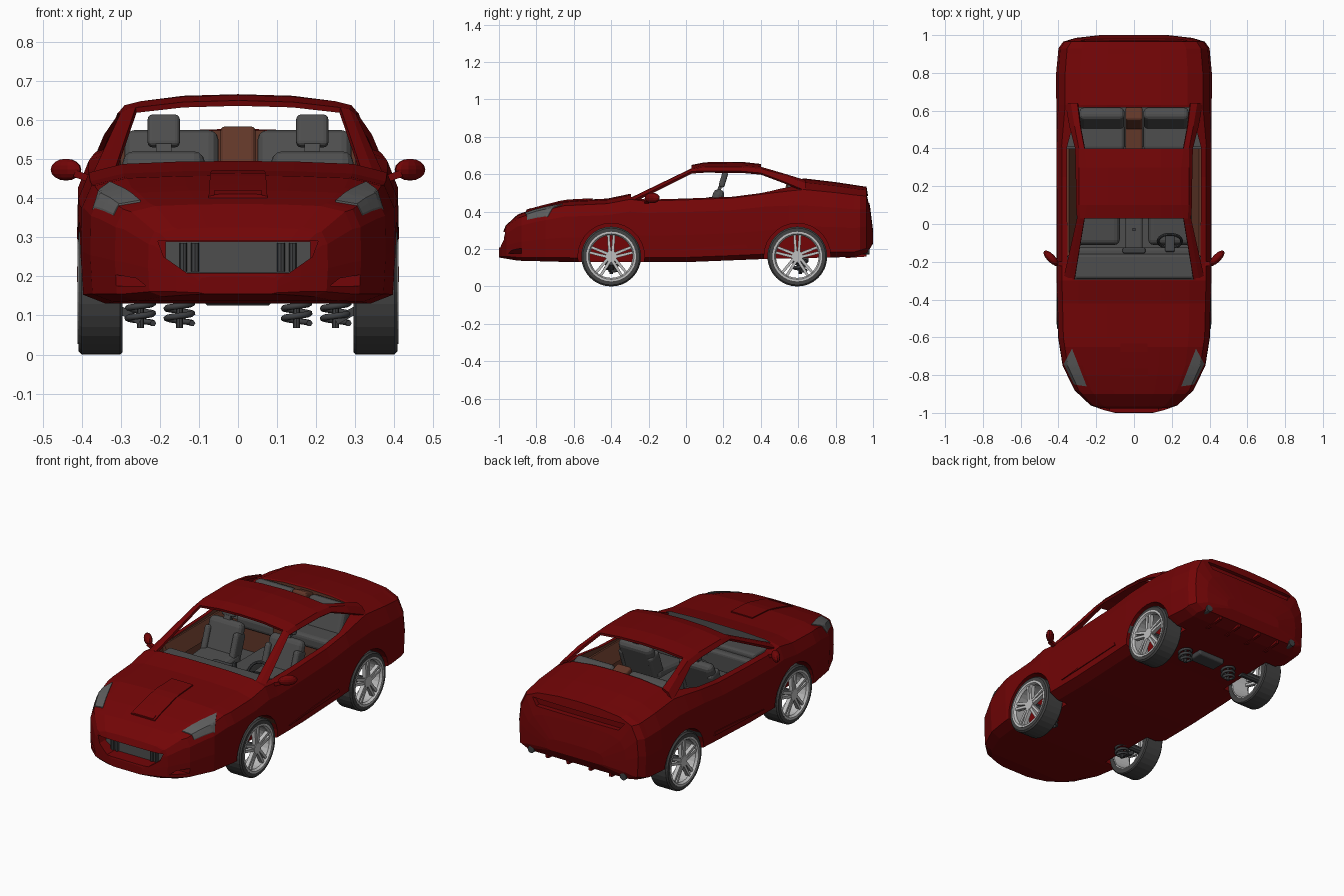
import bpy, bmesh, math
from mathutils import Vector
from mathutils.bvhtree import BVHTree

if "Cube" in bpy.data.objects:
    bpy.data.objects.remove(bpy.data.objects["Cube"])


def material(name, r, g, b):
    m = bpy.data.materials.new(name)
    m.diffuse_color = (r, g, b, 1)
    m.use_nodes = True
    m.node_tree.nodes["Principled BSDF"].inputs["Base Color"].default_value = m.diffuse_color
    return m


RED = material("dark red paint", 0.17, 0.0015, 0.002)
GREY = material("interior grey", 0.075, 0.075, 0.075)
BROWN = material("brown leather", 0.12, 0.038, 0.022)
TYRE = material("tyre rubber", 0.055, 0.055, 0.055)
SILVER = material("wheel silver", 0.52, 0.52, 0.52)
LAMP = material("headlight grey", 0.11, 0.11, 0.11)
DARK = material("suspension dark grey", 0.05, 0.052, 0.055)


def mesh(name, verts, faces, mat):
    me = bpy.data.meshes.new(name)
    me.from_pydata([tuple(v) for v in verts], [], faces)
    bm = bmesh.new()
    bm.from_mesh(me)
    bmesh.ops.recalc_face_normals(bm, faces=bm.faces)
    bm.to_mesh(me)
    bm.free()
    me.materials.append(mat)
    o = bpy.data.objects.new(name, me)
    bpy.context.collection.objects.link(o)
    return o


def bake(o):
    dg = bpy.context.evaluated_depsgraph_get()
    me = bpy.data.meshes.new_from_object(o.evaluated_get(dg))
    o.modifiers.clear()
    o.data = me


def prism(name, pts, axis, lo, hi, mat):
    def put(p, t):
        v = list(p)
        v.insert(axis, t)
        return v
    n = len(pts)
    verts = [put(p, lo) for p in pts] + [put(p, hi) for p in pts]
    faces = [list(range(n)), list(range(n, 2 * n))]
    faces += [[i, (i + 1) % n, n + (i + 1) % n, n + i] for i in range(n)]
    return mesh(name, verts, faces, mat)


def box(name, c, size, mat, bevel=0.0, tilt=(0, 0, 0)):
    x, y, z = (s / 2 for s in size)
    o = prism(name, [(-x, -y), (x, -y), (x, y), (-x, y)], 2, -z, z, mat)
    o.location, o.rotation_euler = c, tilt
    if bevel:
        m = o.modifiers.new("round", 'BEVEL')
        m.width, m.segments = bevel, 3
    return o


def circle(cy, cz, r, n):
    return [(cy + r * math.cos(2 * math.pi * i / n), cz + r * math.sin(2 * math.pi * i / n)) for i in range(n)]


def lathe(name, prof, n, mat, centre, s):
    # closed (x, r) profile spun about the x axis
    k = len(prof)
    verts = [(centre[0] + s * x, centre[1] + r * math.cos(2 * math.pi * i / n),
              centre[2] + r * math.sin(2 * math.pi * i / n)) for i in range(n) for x, r in prof]
    faces = [[i * k + j, i * k + (j + 1) % k, (i + 1) % n * k + (j + 1) % k, (i + 1) % n * k + j]
             for i in range(n) for j in range(k)]
    return mesh(name, verts, faces, mat)


def lerp(curve, y):
    for (a, p), (b, q) in zip(curve, curve[1:]):
        if y <= b:
            return p + (q - p) * max(0, y - a) / (b - a)
    return curve[-1][1]


# Lower body: lofted cross-sections driven by width, top and bottom curves; rounder shoulders at the tail
WIDTH = [(-1, .10), (-.985, .16), (-.96, .23), (-.88, .315), (-.75, .378), (-.6, .402), (-.3, .41),
         (.8, .412), (.93, .40), (.965, .375), (.985, .31), (1, .18)]
TOP = [(-1, .20), (-.985, .27), (-.965, .325), (-.9, .385), (-.8, .42), (-.65, .458), (-.42, .47), (-.3, .495),
       (-.22, .485), (0, .492), (.25, .502), (.42, .525), (.55, .558), (.63, .578), (.8, .558), (.965, .533),
       (.985, .42), (1, .30)]
BOTTOM = [(-1, .155), (-.9, .138), (-.6, .13), (0, .13), (.45, .148), (.9, .158), (.97, .18), (1, .23)]
SECTION = [(0, 0), (.84, 0), (.985, .07), (1, .4), (.995, .74), (.93, .92), (.72, .98), (.35, .997), (0, 1)]
TAIL = [(0, 0), (.84, 0), (.985, .07), (1, .4), (.975, .66), (.885, .86), (.69, .95), (.35, .99), (0, 1)]
ROUND = [(-1, 0), (.42, 0), (.63, 1), (1, 1)]
stations = sorted({a for c in (WIDTH, TOP, BOTTOM) for a, _ in c})
verts = []
for y in stations:
    w, t, b, r = (lerp(c, y) for c in (WIDTH, TOP, BOTTOM, ROUND))
    half = [(w * (u + (p - u) * r), y, b + (t - b) * (v + (q - v) * r)) for (u, v), (p, q) in zip(SECTION, TAIL)]
    verts += half + [(-x, yy, z) for x, yy, z in half[-2:0:-1]]
n, last = 16, 16 * (len(stations) - 1)
faces = [[i * n + j, i * n + (j + 1) % n, (i + 1) * n + (j + 1) % n, (i + 1) * n + j]
         for i in range(len(stations) - 1) for j in range(n)]
faces += [list(range(n)), list(range(last, last + n))]
body = mesh("body", verts, faces, RED)
bm = bmesh.new()
bm.from_mesh(body.data)
surface = BVHTree.FromBMesh(bm)
bm.free()

# Openings: wheel wells, cabin, grille, fog vents, slit under the tail lip
cutters = [prism("cutter", circle(y, .16, .178, 28), 0, s * .28, s * .5, RED) for s in (1, -1) for y in (-.4, .595)]
cabin = [(.325, -.293), (.352, -.2), (.356, .4), (.30, .617)]
cutters.append(prism("cutter", cabin + [(-x, y) for x, y in cabin[::-1]], 2, .40, 1, RED))
deep = [(.35, -.19), (.354, .41)]
cutters.append(prism("cutter", deep + [(-x, y) for x, y in deep[::-1]], 2, .24, .9, RED))
grille = [(.205, .29), (.19, .25), (.13, .208)]
cutters.append(prism("cutter", grille + [(-x, z) for x, z in grille[::-1]], 1, -1.2, -.91, RED))
for s in (1, -1):
    cutters.append(prism("cutter", [(s * .235, .175), (s * .34, .175), (s * .335, .208), (s * .26, .195)], 1, -1.2, -.88, RED))
cutters.append(prism("cutter", [(-.26, .445), (.26, .445), (.29, .485), (-.29, .485)], 1, .95, 1.2, RED))
for c in cutters:
    m = body.modifiers.new("cut", 'BOOLEAN')
    m.operation, m.solver, m.object = 'DIFFERENCE', 'EXACT', c
    bake(body)
    bpy.data.objects.remove(c)
me = body.data
me.materials.clear()
for m in (RED, BROWN, GREY):
    me.materials.append(m)
for p in me.polygons:
    c, nrm = p.center, p.normal
    p.material_index = 0
    if abs(c.x) < .358 and -.3 < c.y < .62 and c.z > .23:
        if nrm.x * c.x < -.1 or nrm.y < -.8:
            p.material_index = 1
        elif nrm.z > .9 and c.z < .42 or nrm.y > .8:
            p.material_index = 2


def patch(name, corners, k, off, mat):
    # thin plate draped on the body from above, corners in plan
    a, b, c, d = (Vector(p) for p in corners)
    vs = []
    for i in range(k + 1):
        for j in range(k + 1):
            u, v = i / k, j / k
            p = (a.lerp(b, u)).lerp(d.lerp(c, u), v)
            hit = surface.ray_cast(Vector((p.x, p.y, 2)), Vector((0, 0, -1)))[0]
            vs.append(hit + Vector((0, 0, off)))
    top = len(vs)
    vs += [v - Vector((0, 0, off + .002)) for v in vs]
    q = k + 1
    fs = [[i * q + j, i * q + j + 1, (i + 1) * q + j + 1, (i + 1) * q + j] for i in range(k) for j in range(k)]
    rim = [j for j in range(q)] + [i * q + k for i in range(1, q)]
    rim += [k * q + j for j in range(k - 1, -1, -1)] + [i * q for i in range(k - 1, 0, -1)]
    fs += [[f + top for f in fc] for fc in fs]
    fs += [[r, t, t + top, r + top] for r, t in zip(rim, rim[1:] + rim[:1])]
    return mesh(name, vs, fs, mat)


# Headlights and hood scoop
for s in (1, -1):
    patch("headlight", [(s * .25, -.86), (s * .318, -.85), (s * .372, -.74), (s * .328, -.66)], 10, .005, LAMP)
patch("hood_scoop", [(-.075, -.855), (.075, -.855), (.068, -.5), (-.068, -.5)], 8, .006, RED)
patch("scoop_lip", [(-.062, -.853), (.062, -.853), (.062, -.825), (-.062, -.825)], 4, .009, RED)

# Greenhouse: roof, pillars and rails as one grid with open windows
ROWS = [(-.295, [(0, .49), (.315, .475), (.345, .47), (.375, .455)]),
        (.03, [(0, .65), (.262, .632), (.285, .628), (.302, .615)]),
        (.10, [(0, .664), (.25, .648), (.29, .638), (.307, .618)]),
        (.30, [(0, .666), (.25, .648), (.29, .638), (.309, .616)]),
        (.40, [(0, .655), (.262, .64), (.292, .63), (.312, .607)]),
        (.52, [(0, .62), (.285, .605), (.315, .598), (.343, .562)]),
        (.64, [(0, .575), (.30, .568), (.335, .552), (.364, .512)])]
verts, faces = [], []
for y, pts in ROWS:
    pts = [pts[0], (.14, pts[0][1] - .004)] + pts[1:]
    verts += [(-x, y, z) for x, z in pts[:0:-1]] + [(x, y, z) for x, z in pts]
for i in range(len(ROWS) - 1):
    for j in range(8):
        if j in (2, 3, 4, 5) and i in (0, 4, 5):
            continue
        faces.append([i * 9 + j, i * 9 + j + 1, (i + 1) * 9 + j + 1, (i + 1) * 9 + j])
roof = mesh("roof_and_pillars", verts, faces, RED)
m = roof.modifiers.new("thickness", 'SOLIDIFY')
m.thickness, m.offset = .014, -1

# Tail: diffuser fins, exhausts
for x in (-.2, -.07, .07, .2):
    prism("diffuser_fin", [(.82, .17), (.97, .21), (.965, .16), (.86, .152)], 0, x - .008, x + .008, RED)
for s in (1, -1):
    prism("exhaust", circle(s * .29, .19, .02, 12), 1, .90, .982, DARK)
    # Side skirt blades
    prism("side_blade", [(-.12, .185), (.33, .205), (.32, .225), (.1, .21)], 0, s * .395, s * .4115, RED)
    # Door trim, sloping inward below the window line
    prism("door_trim", [(s * .305, .38), (s * .357, .38), (s * .357, .462), (s * .345, .462)], 1, -.17, .40, BROWN)
    # Mirrors
    bpy.ops.mesh.primitive_uv_sphere_add(segments=12, ring_count=8, radius=1, location=(s * .44, -.18, .473))
    o = bpy.context.object
    o.name, o.scale, o.rotation_euler = "mirror", (.052, .022, .028), (0, 0, s * .8)
    o.data.materials.append(RED)
    box("mirror_arm", (s * .395, -.21, .455), (.05, .024, .018), RED, 0, (0, -s * .35, 0))

# Grille interior
box("radiator", (0, -.918, .249), (.37, .012, .08), GREY)
for x in (-.14, -.11, .11, .14):
    prism("radiator_pipe", circle(x, -.93, .01, 8), 2, .212, .286, DARK)

# Cabin furniture
box("dashboard", (0, -.225, .405), (.64, .13, .10), GREY, .015)
box("dash_lower", (0, -.165, .36), (.66, .08, .14), GREY, .015)
box("console", (0, .07, .30), (.09, .44, .12), GREY, .012)
box("gear_lever", (0, -.03, .375), (.016, .016, .05), DARK)
box("centre_screen", (0, -.14, .415), (.12, .03, .06), DARK, .008)
bpy.ops.mesh.primitive_torus_add(major_radius=.062, minor_radius=.008, major_segments=24, minor_segments=8,
                                 location=(.19, -.09, .41), rotation=(math.radians(55), 0, 0))
bpy.context.object.name = "steering_wheel"
bpy.context.object.data.materials.append(DARK)
box("steering_column", (.19, -.11, .405), (.05, .09, .04), DARK, .008, (-.4, 0, 0))
for s in (1, -1):
    x = s * .19
    box("seat_cushion", (x, .02, .31), (.23, .26, .10), GREY, .03, (.1, 0, 0))
    box("seat_back", (x, .145, .41), (.21, .06, .23), GREY, .028, (-.35, 0, 0))
    for e in (1, -1):
        box("seat_bolster", (x + e * .09, .13, .39), (.035, .08, .17), GREY, .015, (-.35, 0, 0))
    box("headrest", (x, .20, .572), (.082, .032, .085), GREY, .012, (-.3, 0, 0))
    box("headrest_post", (x, .178, .52), (.04, .018, .08), GREY, 0, (-.35, 0, 0))
    box("rear_seat_back", (s * .17, .56, .485), (.24, .07, .18), GREY, .025, (-.35, 0, 0))
    box("rear_seat_cushion", (s * .17, .46, .40), (.24, .14, .07), GREY, .02)
box("rear_seat_centre", (0, .555, .485), (.09, .075, .19), BROWN, .012, (-.35, 0, 0))
box("rear_centre_cushion", (0, .45, .41), (.09, .16, .08), BROWN, .012)

# Wheels: tyre, rim, five split spokes, hub, axle stub
for s in (1, -1):
    for y in (-.4, .595):
        c = (s * .352, y, .16)
        lathe("tyre", [(-.056, .128), (-.056, .155), (-.05, .16), (.048, .16), (.056, .152), (.056, .13)], 32, TYRE, c, s)
        lathe("rim", [(-.054, .13), (.058, .133), (.058, .122), (.045, .114), (-.054, .122)], 32, SILVER, c, s)
        xs = sorted((c[0] + s * .028, c[0] + s * .05))
        for k in range(5):
            a = math.pi / 2 + k * math.tau / 5
            for e in (1, -1):
                quad = [(.018, 0), (.12, e * .008), (.12, e * .022), (.018, e * .016)]
                pts = [(y + r * math.cos(a) - t * math.sin(a), .16 + r * math.sin(a) + t * math.cos(a)) for r, t in quad]
                prism("spoke", pts, 0, xs[0], xs[1], SILVER)
        prism("hub", circle(y, .16, .03, 15), 0, *sorted((s * .38, s * .404)), SILVER)
        prism("axle_stub", circle(y, .16, .022, 10), 0, *sorted((s * .25, c[0] + s * .03)), DARK)

# Suspension: coil springs, posts and differential
for s in (1, -1):
    for y, x in ((-.4, .25), (.61, .15)):
        cu = bpy.data.curves.new("coil_spring", 'CURVE')
        cu.dimensions, cu.bevel_depth, cu.bevel_resolution, cu.use_fill_caps = '3D', .008, 1, True
        sp = cu.splines.new('POLY')
        sp.points.add(36)
        for i, p in enumerate(sp.points):
            a = i * math.tau / 14
            p.co = (s * x + .033 * math.cos(a), y + .033 * math.sin(a), .08 + .065 * i / 36, 1)
        cu.materials.append(DARK)
        bpy.context.collection.objects.link(bpy.data.objects.new("coil_spring", cu))
        prism("spring_post", circle(s * x, y, .009, 8), 2, .068, .15, DARK)
    box("front_arm", (s * .285, -.4, .105), (.08, .03, .02), DARK, 0, (0, -s * .5, 0))
box("rear_differential", (0, .61, .145), (.17, .09, .04), DARK, .01)
